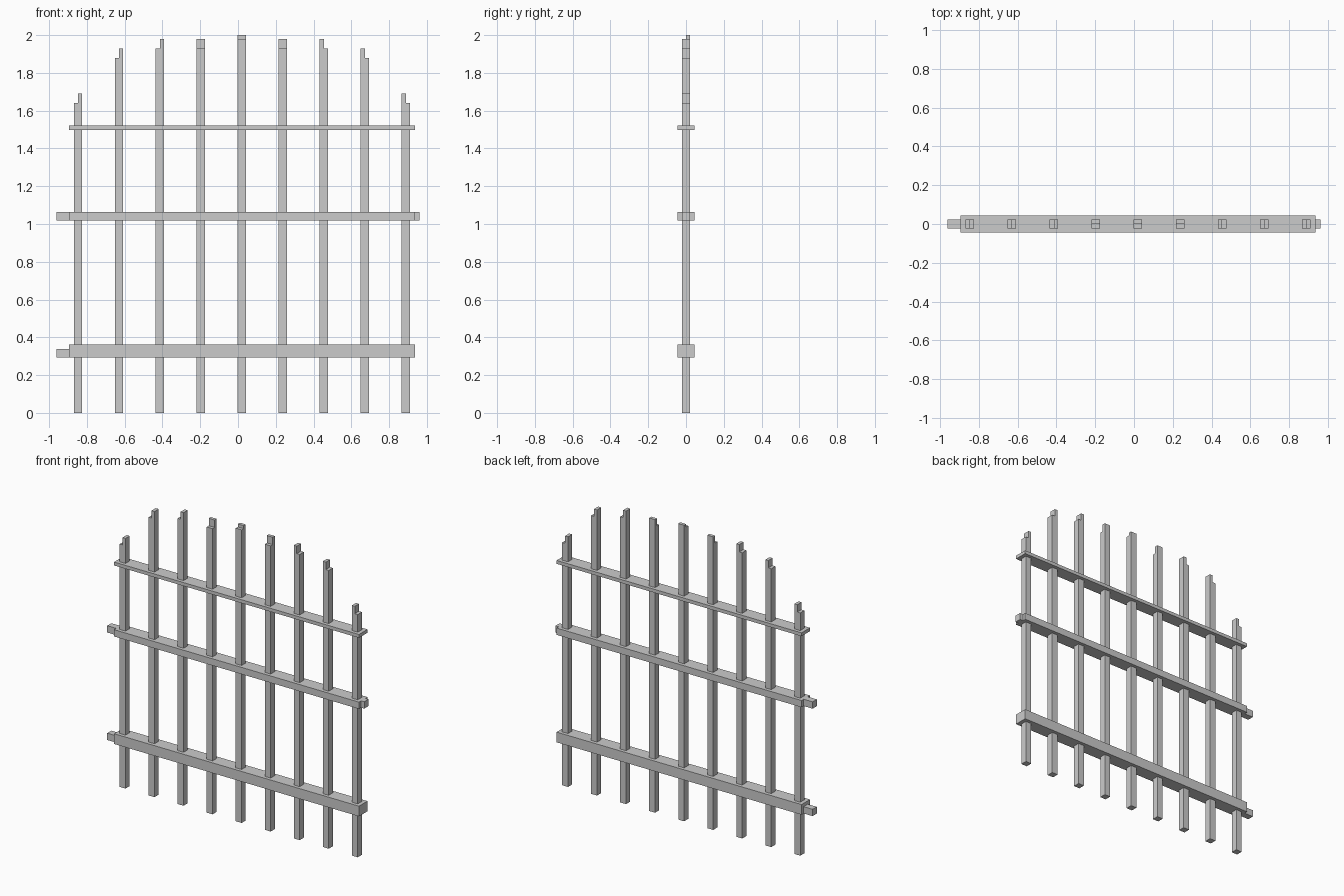
import bpy, bmesh
from mathutils import Vector

if "Cube" in bpy.data.objects:
    bpy.data.objects.remove(bpy.data.objects["Cube"])

H = 0.022  # half thickness of an upright


def prism(name, profile, place, half):
    """Extrude a (u, z) profile by +-half; place(u, v, z) maps it to space."""
    bm = bmesh.new()
    face = bm.faces.new([bm.verts.new(place(u, -half, z)) for u, z in profile])
    step = Vector(place(0, half, 0)) - Vector(place(0, -half, 0))
    new = bmesh.ops.extrude_face_region(bm, geom=[face])["geom"]
    bmesh.ops.translate(bm, vec=step,
                        verts=[g for g in new if isinstance(g, bmesh.types.BMVert)])
    bmesh.ops.recalc_face_normals(bm, faces=bm.faces)
    mesh = bpy.data.meshes.new(name)
    bm.to_mesh(mesh)
    bm.free()
    ob = bpy.data.objects.new(name, mesh)
    bpy.context.collection.objects.link(ob)


def box(name, x0, x1, z0, z1, half):
    prism(name, [(x0, z0), (x1, z0), (x1, z1), (x0, z1)],
          lambda u, v, z: (u, v, z), half)


# Uprights with a notched top: tongue faces right, back or left
tops = [(1.64, 1.69), (1.88, 1.93), (1.93, 1.98), (1.93, 1.98), (1.98, 2.0),
        (1.93, 1.98), (1.93, 1.98), (1.88, 1.93), (1.64, 1.69)]
for i, (low, high) in enumerate(tops):
    x = 0.0205 + (i - 4) * 0.217
    profile = [(-H, 0), (H, 0), (H, high), (0, high), (0, low), (-H, low)]
    if i < 3:
        place = lambda u, v, z: (x + u, v, z)
    elif i < 6:
        place = lambda u, v, z: (x + v, u, z)
    else:
        place = lambda u, v, z: (x - u, v, z)
    prism(f"upright_{i + 1}", profile, place, H)

# Cross rails
L, R = -0.895, 0.936
for name, z0, z1 in [("bottom_rail", 0.292, 0.361), ("middle_rail", 1.018, 1.064),
                     ("top_rail", 1.498, 1.521)]:
    box(name, L, R, z0, z1, 0.045)

# Hinge tabs on the left, latch tab on the right
box("lower_hinge_tab", -0.962, L, 0.292, 0.338, H)
box("upper_hinge_tab", -0.962, L, 1.018, 1.064, H)
box("latch_tab", R, 0.96, 1.018, 1.064, H)
